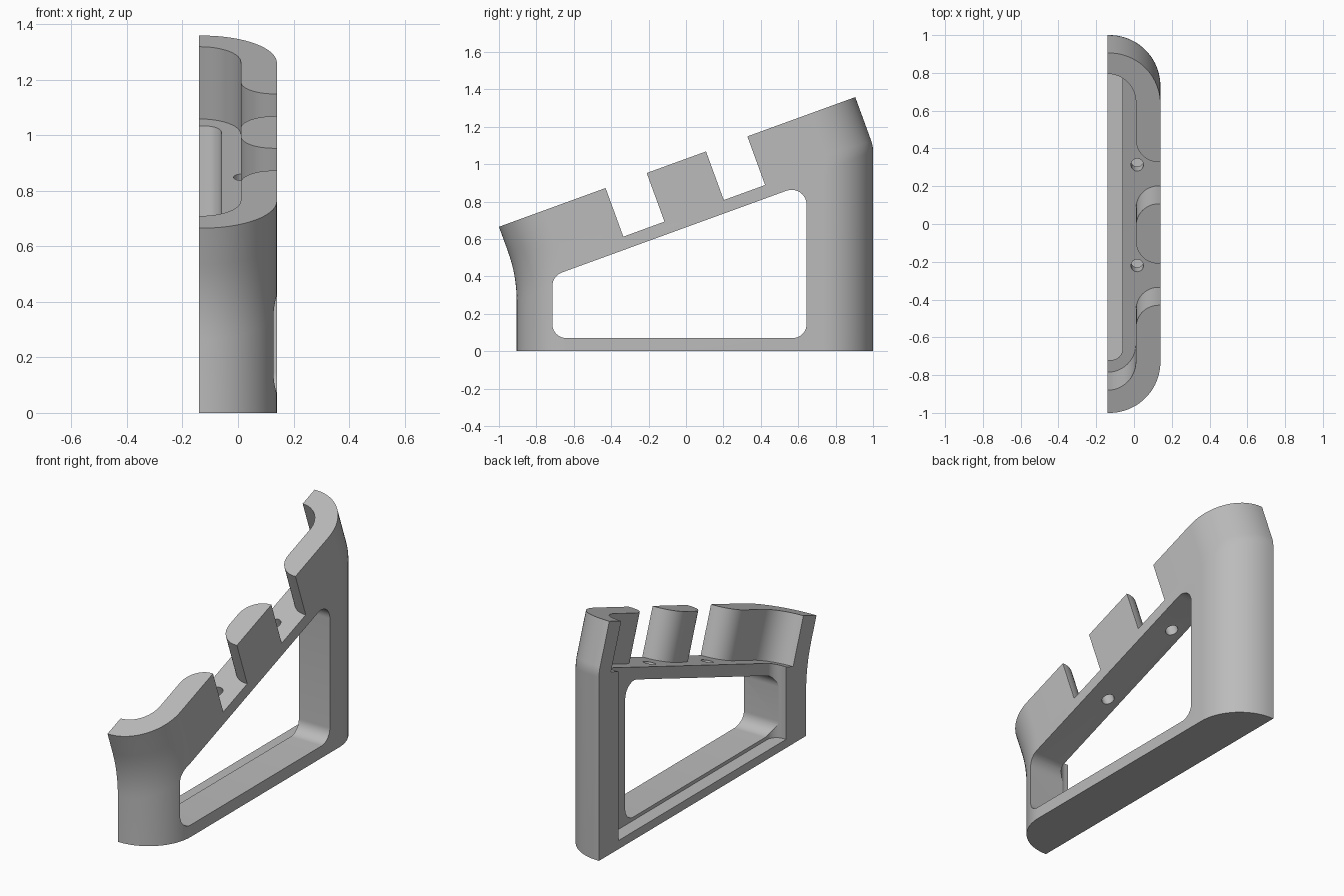
import bpy, bmesh, math
from mathutils import Vector

if "Cube" in bpy.data.objects:
    bpy.data.objects.remove(bpy.data.objects["Cube"], do_unlink=True)

SLOPE = math.tan(math.radians(20))
FRONT, BACK, SIDE = -0.905, 1.0, 0.14
LEAN = Vector((0, -0.095, 0.26))       # upper part leans back by this much


def bed(x, y):
    """Point on the sloping bed plane."""
    return Vector((x, y, 0.405 + SLOPE * (y - FRONT)))


def rounded(corners, steps=12):
    """Outline from (u, v, radius) corners, each filleted by an arc."""
    out = []
    for i, (u, v, r) in enumerate(corners):
        p = Vector((u, v))
        if r == 0:
            out.append(p)
            continue
        a = (Vector(corners[i - 1][:2]) - p).normalized()
        b = (Vector(corners[(i + 1) % len(corners)][:2]) - p).normalized()
        half = a.angle(b) / 2
        centre = p + (a + b).normalized() * (r / math.sin(half))
        s = p + a * (r / math.tan(half)) - centre
        e = p + b * (r / math.tan(half)) - centre
        sweep = s.angle(e)
        for k in range(steps + 1):
            t = k / steps
            out.append(centre + (s * math.sin((1 - t) * sweep)
                                 + e * math.sin(t * sweep)) / math.sin(sweep))
    return out


def loft(name, rings):
    """Closed solid through matching rings of points."""
    bm = bmesh.new()
    loops = [[bm.verts.new(p) for p in ring] for ring in rings]
    n = len(loops[0])
    bm.faces.new(loops[0])
    bm.faces.new(loops[-1])
    for lo, hi in zip(loops, loops[1:]):
        for i in range(n):
            j = (i + 1) % n
            bm.faces.new((lo[i], lo[j], hi[j], hi[i]))
    bmesh.ops.recalc_face_normals(bm, faces=bm.faces)
    mesh = bpy.data.meshes.new(name)
    bm.to_mesh(mesh)
    bm.free()
    ob = bpy.data.objects.new(name, mesh)
    bpy.context.collection.objects.link(ob)
    return ob


def leaning(name, plan, low, high):
    """Solid standing on the bed, following the lean."""
    return loft(name, [[bed(*p) + LEAN * t for p in plan] for t in (low, high)])


# Outer body: upright foot bending into the leaning holder
plan = rounded([(-SIDE, FRONT, 0), (SIDE, FRONT, 0.27),
                (SIDE, BACK, 0.27), (-SIDE, BACK, 0)], 20)
rings = [[Vector((p.x, p.y, 0)) for p in plan]]
for k in range(9):
    t = k / 8
    ring = []
    for p in plan:
        reach = 0.14 - 0.11 * (p.y - FRONT) / (BACK - FRONT)
        ring.append(bed(*p) - Vector((0, 0, reach)) * (1 - t) ** 2
                    + LEAN.normalized() * reach * t ** 2)
    rings.append(ring)
rings.append([bed(*p) + LEAN for p in plan])
body = loft("stand_half", rings)

# Tray pocket with two flared side notches
INNER, FLARE = 0.01, 0.12
tray = [(-0.4, -0.785, 0), (INNER, -0.785, 0.15)]
for start, end in ((-0.335, -0.115), (0.202, 0.423)):
    tray += [(INNER, start, FLARE), (0.4, start, 0),
             (0.4, end, 0), (INNER, end, FLARE)]
tray += [(INNER, 0.89, 0.15), (-0.4, 0.89, 0)]
cutters = [leaning("tray_cutter", rounded(tray), 0, 1.3)]

# Upright hollow behind the side wall
hollow = rounded([(-0.4, -0.72, 0), (-0.06, -0.72, 0.06),
                  (-0.06, 0.82, 0.06), (-0.4, 0.82, 0)])
cutters.append(loft("hollow_cutter", [
    [Vector((p.x, p.y, 0.05)) for p in hollow],
    [bed(*p) + Vector((0, 0, 0.02)) for p in hollow]]))

# Side window
window = rounded([(-0.715, 0.07, 0.075), (0.645, 0.07, 0.075),
                  (0.645, 0.897, 0.08), (-0.715, 0.402, 0.08)])
cutters.append(loft("window_cutter", [
    [Vector((x, p.x, p.y)) for p in window] for x in (-0.5, 0.5)]))

# Screw holes in the notch floors
for y in (-0.22, 0.313):
    circle = [(0.017 + 0.033 * math.cos(math.tau * i / 32),
               y + 0.033 * math.sin(math.tau * i / 32)) for i in range(32)]
    cutters.append(leaning("hole_cutter", circle, -0.6, 0.2))

bpy.ops.object.select_all(action="DESELECT")
body.select_set(True)
bpy.context.view_layer.objects.active = body
for cutter in cutters:
    cutter.hide_render = True
    mod = body.modifiers.new(cutter.name, "BOOLEAN")
    mod.operation = "DIFFERENCE"
    mod.solver = "EXACT"
    mod.object = cutter
    bpy.ops.object.modifier_apply(modifier=mod.name)
    bpy.data.objects.remove(cutter, do_unlink=True)

# Plain grey finish
grey = bpy.data.materials.new("plain_grey")
grey.use_nodes = True
colour = (0.5, 0.5, 0.5, 1)
grey.diffuse_color = colour
grey.node_tree.nodes["Principled BSDF"].inputs["Base Color"].default_value = colour
body.data.materials.clear()
body.data.materials.append(grey)
bpy.ops.object.shade_smooth_by_angle(angle=math.radians(25))
